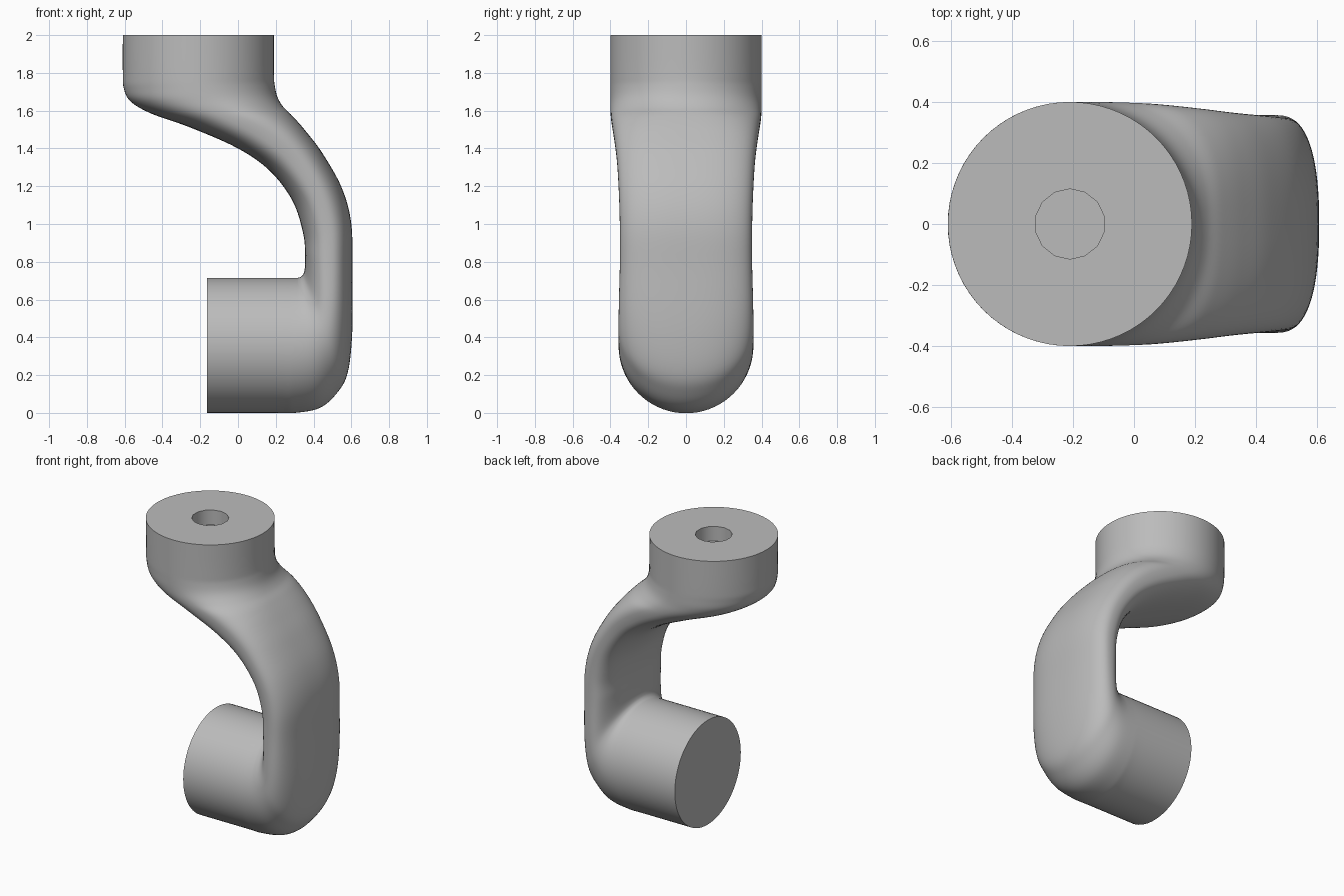
import bpy, bmesh, math
from mathutils import Vector

SEGMENTS = 72   # points around each cross-section
STEPS = 6       # smoothing steps between stations

default_cube = bpy.data.objects.get("Cube")
if default_cube:
    bpy.data.objects.remove(default_cube)

grey = bpy.data.materials.new("plain_grey")
grey.use_nodes = True
colour = (0.5, 0.5, 0.5, 1)
grey.diffuse_color = colour
grey.node_tree.nodes["Principled BSDF"].inputs["Base Color"].default_value = colour

# Stations down the arm: inner x, inner z, outer x, outer z, half width, squareness
stations = [Vector(row) for row in (
    (-.61, 2, .19, 2, .4, 2),
    (-.61, 1.8, .19, 1.8, .4, 2),
    (-.605, 1.72, .195, 1.73, .4, 2),
    (-.57, 1.65, .21, 1.67, .4, 2.1),
    (-.46, 1.585, .24, 1.62, .4, 2.3),
    (-.25, 1.51, .29, 1.57, .395, 2.6),
    (0, 1.4, .36, 1.49, .38, 2.7),
    (.17, 1.28, .45, 1.37, .365, 2.6),
    (.29, 1.12, .55, 1.19, .355, 2.5),
    (.345, .95, .6, 1, .35, 2.5),
    (.355, .84, .605, .75, .35, 2.5),
    (.354, .77, .605, .43, .355, 2.3),
    (.347, .737, .58, .21, .357, 2.1),
    (.335, .722, .52, .1, .357, 2),
    (.32, .716, .43, .025, .357, 2),
    (.3, .715, .3, 0, .357, 2),
    (.2, .715, .2, 0, .357, 2),
    (-.165, .715, -.165, 0, .357, 2),
)]


def smooth_stations(rows):
    """Catmull-Rom interpolation through all the stations."""
    last = len(rows) - 1
    for i in range(last):
        a, b, c, d = (rows[min(max(i + k, 0), last)] for k in (-1, 0, 1, 2))
        for step in range(STEPS):
            t = step / STEPS
            yield (b + (c - a) * t / 2 + (a * 2 - b * 5 + c * 4 - d) * t**2 / 2
                   + (b * 3 - a - c * 3 + d) * t**3 / 2)
    yield rows[last]


def section(bm, row):
    """Rounded cross-section spanning the inner and outer points."""
    xi, zi, xo, zo, width, power = row
    inner, outer = Vector((xi, 0, zi)), Vector((xo, 0, zo))
    middle, half = (inner + outer) / 2, (outer - inner) / 2
    ring = []
    for i in range(SEGMENTS):
        angle = math.tau * i / SEGMENTS
        c, s = math.cos(angle), math.sin(angle)
        across = math.copysign(abs(c) ** (2 / power), c)
        side = math.copysign(abs(s) ** (2 / power), s)
        ring.append(bm.verts.new(middle + half * across + Vector((0, width * side, 0))))
    return ring


# Curved arm: disc head, flat strap and round stub in one loft
bm = bmesh.new()
rings = [section(bm, row) for row in smooth_stations(stations)]
for upper, lower in zip(rings, rings[1:]):
    for i in range(SEGMENTS):
        j = (i + 1) % SEGMENTS
        bm.faces.new((upper[i], upper[j], lower[j], lower[i]))
bm.faces.new(rings[0])
bm.faces.new(rings[-1])
bmesh.ops.recalc_face_normals(bm, faces=bm.faces)
mesh = bpy.data.meshes.new("curved_arm")
bm.to_mesh(mesh)
bm.free()
mesh.materials.append(grey)
arm = bpy.data.objects.new("curved_arm", mesh)
bpy.context.collection.objects.link(arm)

# Blind socket in the top face
bpy.ops.mesh.primitive_cylinder_add(vertices=14, radius=.115, depth=.2, location=(-.21, 0, 2))
cutter = bpy.context.object
cutter.name = "socket_cutter"
cutter.hide_render = True
cutter.data.materials.append(grey)
socket = arm.modifiers.new("socket", 'BOOLEAN')
socket.operation = 'DIFFERENCE'
socket.solver = 'EXACT'
socket.object = cutter

bpy.ops.object.select_all(action='DESELECT')
arm.select_set(True)
bpy.context.view_layer.objects.active = arm
bpy.ops.object.modifier_apply(modifier=socket.name)
bpy.data.objects.remove(cutter)
bpy.ops.object.shade_smooth_by_angle(angle=math.radians(40))
